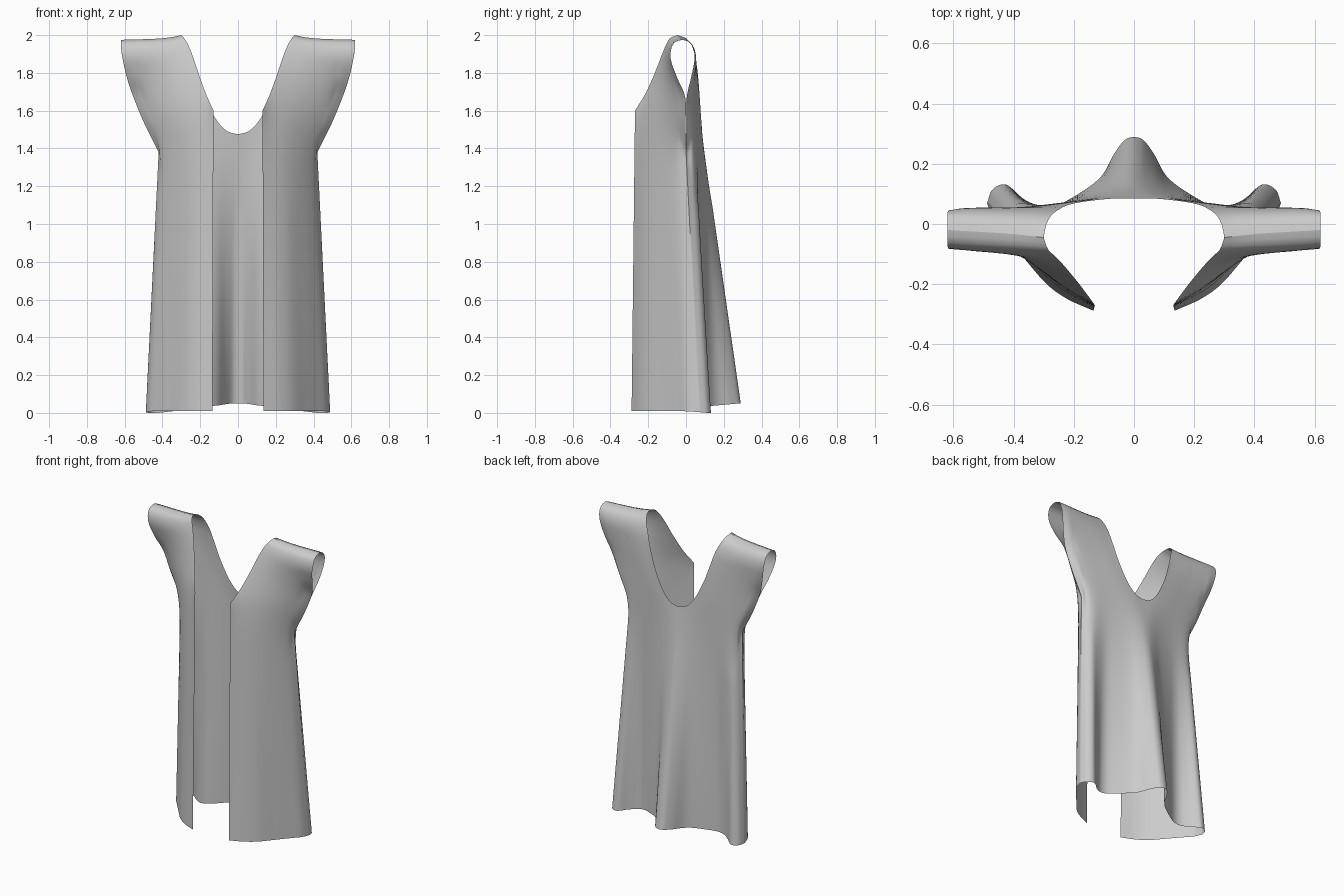
import bpy, bmesh
from mathutils import Vector

if "Cube" in bpy.data.objects:
    bpy.data.objects.remove(bpy.data.objects["Cube"])


def curve(pts, n=12):
    """Smooth curve through points; returns a function of arc-length fraction."""
    p = [Vector(q) for q in pts]
    if len(p) == 2:
        return lambda s: p[0].lerp(p[1], s)
    p = [p[0] * 2 - p[1]] + p + [p[-1] * 2 - p[-2]]
    d = []
    for i in range(1, len(p) - 2):
        a, b, c, e = p[i - 1:i + 3]
        for k in range(n):
            t = k / n
            d.append(0.5 * (2 * b + (c - a) * t + (2 * a - 5 * b + 4 * c - e) * t * t
                            + (3 * b - a - 3 * c + e) * t ** 3))
    d.append(p[-2].copy())
    acc = [0.0]
    for a, b in zip(d, d[1:]):
        acc.append(acc[-1] + (b - a).length)

    def f(s):
        x = s * acc[-1]
        for i in range(len(d) - 1):
            if x <= acc[i + 1]:
                return d[i].lerp(d[i + 1], (x - acc[i]) / max(acc[i + 1] - acc[i], 1e-9))
        return d[-1].copy()
    return f


def panel(bm, bottom, top, left, right, nu=40, nv=24):
    """Cloth panel blended between four boundary curves."""
    bottom, top, left, right = map(curve, (bottom, top, left, right))
    B = [bottom(i / nu) for i in range(nu + 1)]
    T = [top(i / nu) for i in range(nu + 1)]
    rows = []
    for j in range(nv + 1):
        v = j / nv
        L, R = left(v), right(v)
        row = []
        for i in range(nu + 1):
            u = i / nu
            q = (B[i].lerp(T[i], v) + L.lerp(R, u)
                 - B[0].lerp(B[-1], u).lerp(T[0].lerp(T[-1], u), v))
            row.append(bm.verts.new(q))
        rows.append(row)
    for a, b in zip(rows, rows[1:]):
        for i in range(nu):
            bm.faces.new((a[i], a[i + 1], b[i + 1], b[i]))


# Hem lines (centre back to side seam, side seam to front edge)
hem_back = [(0, .29, .05), (.03, .28, .05), (.065, .235, .046), (.1, .17, .04), (.14, .13, .036),
            (.21, .085, .026), (.27, .055, .018), (.32, .055, .012), (.37, .085, .006),
            (.425, .131, 0), (.47, .115, 0), (.488, .07, .004)]
hem_front = [(.488, .07, .004), (.468, .01, .008), (.42, -.05, .01), (.36, -.12, .01),
             (.29, -.2, .01), (.22, -.25, .01), (.135, -.288, .01)]
# Chest lines
chest_back = [(0, .085, 1.475), (.1, .082, 1.455), (.2, .072, 1.43), (.3, .062, 1.41),
              (.38, .045, 1.39), (.42, 0, 1.38)]
chest_front = [(.42, 0, 1.38), (.395, -.05, 1.41), (.34, -.12, 1.46), (.25, -.2, 1.53), (.13, -.27, 1.6)]
# Neckline, armhole and shoulder edges
neck_back = [(0, .085, 1.475), (.06, .085, 1.493), (.12, .08, 1.56), (.18, .072, 1.68), (.222, .062, 1.8),
             (.25, .048, 1.89), (.275, .028, 1.95), (.292, -.003, 1.985), (.3, -.045, 2.0)]
neck_front = [(.13, -.27, 1.6), (.17, -.215, 1.69), (.21, -.165, 1.8), (.24, -.13, 1.89),
              (.265, -.105, 1.95), (.287, -.082, 1.986), (.3, -.045, 2.0)]
arm_back = [(.42, 0, 1.38), (.495, .002, 1.53), (.553, .004, 1.67), (.587, .026, 1.77),
            (.608, .044, 1.86), (.618, .043, 1.92), (.62, .022, 1.962), (.62, -.02, 1.975)]
arm_front = [(.42, 0, 1.38), (.495, -.002, 1.53), (.553, -.004, 1.67), (.587, -.045, 1.77),
             (.608, -.078, 1.86), (.618, -.08, 1.92), (.62, -.06, 1.962), (.62, -.02, 1.975)]
shoulder = [(.3, -.045, 2.0), (.36, -.038, 1.988), (.45, -.03, 1.98), (.62, -.02, 1.975)]

bm = bmesh.new()
# Skirt and upper panels of one half
panel(bm, hem_back, chest_back, [hem_back[0], chest_back[0]], [hem_back[-1], chest_back[-1]], 60, 30)
panel(bm, hem_front, chest_front, [hem_front[0], chest_front[0]], [hem_front[-1], chest_front[-1]], 40, 30)
panel(bm, chest_back, shoulder, neck_back, arm_back, 60, 30)
panel(bm, chest_front, shoulder[::-1], arm_front, neck_front, 40, 30)

# Join seams; mirror to the other half
for v in list(bm.verts):
    if abs(v.co.x) < 1e-4:
        v.co.x = 0
bmesh.ops.remove_doubles(bm, verts=bm.verts, dist=0.0008)
half = bm.verts[:] + bm.edges[:] + bm.faces[:]
dup = bmesh.ops.duplicate(bm, geom=half)["geom"]
for g in dup:
    if isinstance(g, bmesh.types.BMVert):
        g.co.x = -g.co.x
bmesh.ops.reverse_faces(bm, faces=[g for g in dup if isinstance(g, bmesh.types.BMFace)])
bmesh.ops.remove_doubles(bm, verts=[v for v in bm.verts if abs(v.co.x) < 1e-4], dist=0.0005)
bmesh.ops.recalc_face_normals(bm, faces=bm.faces)

# Relax the cloth across the chest so the folds flow into the shoulders
side = curve(arm_back[:3])
seam = [side(i / 20) for i in range(21)]
loose = [v for v in bm.verts if 1.1 < v.co.z < 1.85 and not v.is_boundary
         and min((Vector((abs(v.co.x), v.co.y, v.co.z)) - s).length for s in seam) > .02
         and abs(v.co.x) < .41 + .3 * max(0, v.co.z - 1.38)]
for _ in range(60):
    bmesh.ops.smooth_vert(bm, verts=loose, factor=0.5, use_axis_x=True, use_axis_y=True, use_axis_z=True)

mesh = bpy.data.meshes.new("open_front_vest")
bm.to_mesh(mesh)
bm.free()
vest = bpy.data.objects.new("open_front_vest", mesh)
bpy.context.collection.objects.link(vest)
bpy.context.view_layer.objects.active = vest
vest.select_set(True)
bpy.ops.object.shade_smooth_by_angle(angle=0.9)
